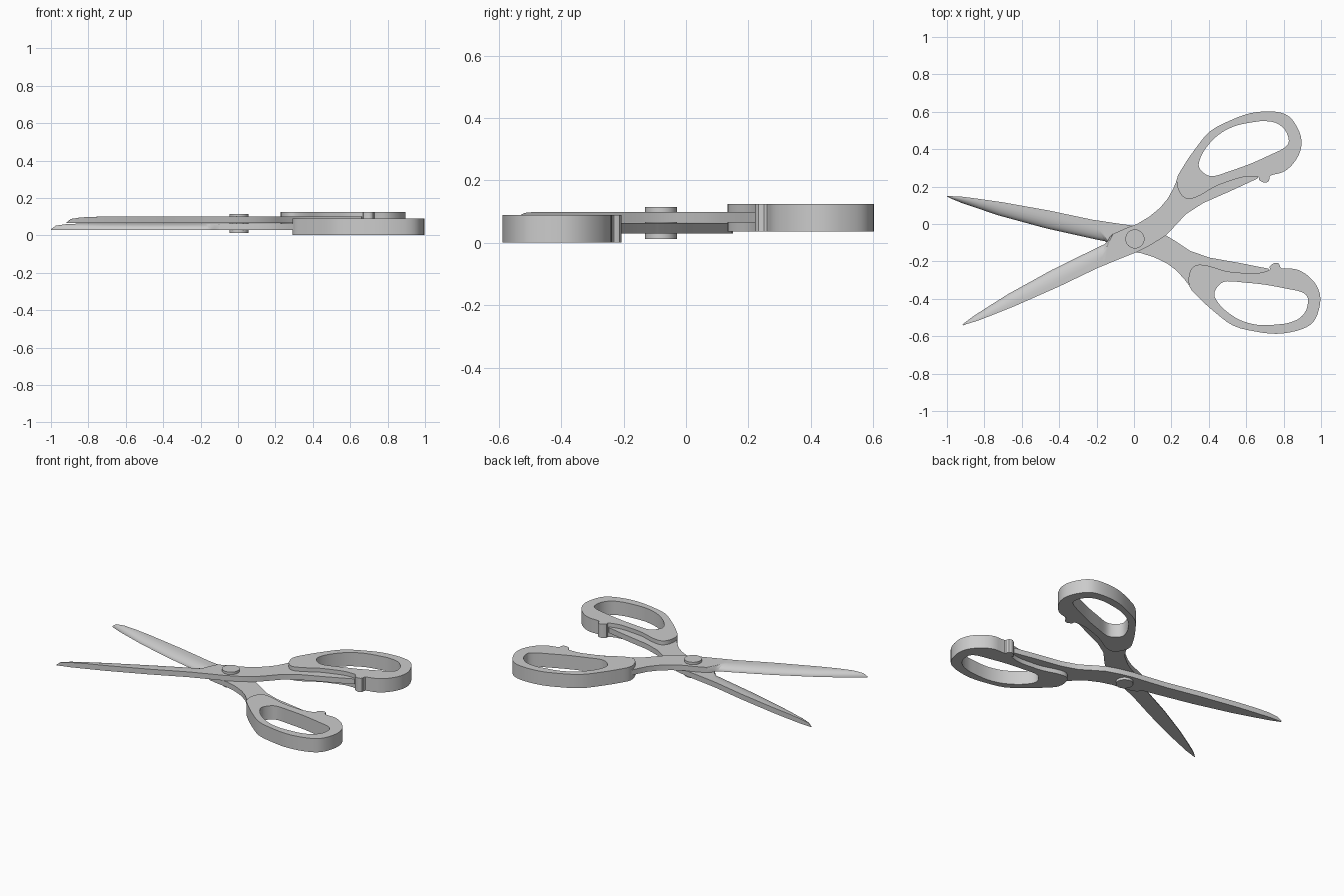
import bpy, bmesh, math
from mathutils import Matrix, Vector

if "Cube" in bpy.data.objects:
    bpy.data.objects.remove(bpy.data.objects["Cube"])

PIVOT = Vector((0.005, -0.08, 0))
AXIS = math.radians(6.85)      # symmetry line of the open scissors
DROP = -0.036                  # lower half sits under the upper half
Z0, THICK = 0.0655, 0.034      # upper blade plate


def smooth_loop(pts, steps=3):
    """Closed Catmull-Rom through the points."""
    out, n = [], len(pts)
    for i in range(n):
        a, b, c, d = (Vector(pts[(i + k) % n]) for k in (-1, 0, 1, 2))
        for s in range(steps):
            t = s / steps
            out.append(0.5 * (2*b + (c - a)*t + (2*a - 5*b + 4*c - d)*t*t
                              + (3*b - a - 3*c + d)*t**3))
    return out


def finish(ob):
    bpy.ops.object.select_all(action='DESELECT')
    ob.select_set(True)
    bpy.context.view_layer.objects.active = ob
    bpy.ops.object.shade_smooth_by_angle(angle=math.radians(25))


def mesh_object(name, bm):
    bmesh.ops.remove_doubles(bm, verts=bm.verts, dist=0.0002)
    bmesh.ops.recalc_face_normals(bm, faces=bm.faces)
    me = bpy.data.meshes.new(name)
    bm.to_mesh(me)
    bm.free()
    ob = bpy.data.objects.new(name, me)
    bpy.context.collection.objects.link(ob)
    finish(ob)
    return ob


def slab(name, loops, z0, z1):
    """Extruded flat outline; further loops become holes."""
    cu = bpy.data.curves.new(name, 'CURVE')
    cu.dimensions, cu.fill_mode = '2D', 'BOTH'
    cu.extrude = (z1 - z0) / 2
    for loop in loops:
        sp = cu.splines.new('POLY')
        sp.points.add(len(loop) - 1)
        for p, co in zip(sp.points, loop):
            p.co = (co[0], co[1], 0, 1)
        sp.use_cyclic_u = True
    tmp = bpy.data.objects.new(name + "_curve", cu)
    bpy.context.collection.objects.link(tmp)
    me = bpy.data.meshes.new_from_object(tmp)
    bpy.data.objects.remove(tmp)
    me.transform(Matrix.Translation((0, 0, (z0 + z1) / 2)))
    bm = bmesh.new()
    bm.from_mesh(me)
    return mesh_object(name, bm)


# Blade: lofted stations (cutting edge, spine, bevel fraction, height)
stations = [
    ((-0.917, -0.538), (-0.914, -0.542), 0.85, 0.15),
    ((-0.898, -0.522), (-0.892, -0.534), 0.85, 0.65),
    ((-0.850, -0.487), (-0.835, -0.517), 0.85, 0.90),
    ((-0.770, -0.436), (-0.745, -0.482), 0.82, 1.0),
    ((-0.670, -0.373), (-0.640, -0.440), 0.80, 1.0),
    ((-0.440, -0.246), (-0.400, -0.334), 0.75, 1.0),
    ((-0.190, -0.123), (-0.190, -0.233), 0.65, 1.0),
    ((-0.155, -0.107), (-0.180, -0.229), 0.58, 1.0),
    ((-0.140, -0.090), (-0.170, -0.225), 0.40, 1.0),
    ((-0.130, -0.070), (-0.160, -0.221), 0.20, 1.0),
    ((-0.112, -0.053), (-0.150, -0.217), 0.01, 1.0),
]
bm = bmesh.new()
rings = []
N = 7
for edge, spine, w, h in stations:
    e, s = Vector(edge), Vector(spine)
    ring = []
    for k in range(N + 1):
        a = math.pi / 2 * k / N
        p = e.lerp(s, w * (1 - math.cos(a)))
        ring.append(bm.verts.new((p.x, p.y, Z0 + THICK * h * math.sin(a))))
    ring.append(bm.verts.new((s.x, s.y, Z0 + THICK * h)))
    ring.append(bm.verts.new((s.x, s.y, Z0)))
    rings.append(ring)
for r, q in zip(rings, rings[1:]):
    for i in range(len(r)):
        j = (i + 1) % len(r)
        bm.faces.new((r[i], r[j], q[j], q[i]))
bm.faces.new(rings[0])
bm.faces.new(rings[-1])
blade = mesh_object("upper_blade", bm)

# Shank: flat plate from the blade past the pivot and along the handle
shank_pts = [
    (-0.112, -0.053), (-0.05, -0.025), (0.016, 0), (0.08, 0.038), (0.139, 0.086),
    (0.18, 0.135), (0.21, 0.19), (0.232, 0.24), (0.30, 0.20), (0.44, 0.225),
    (0.58, 0.265), (0.67, 0.265), (0.66, 0.243), (0.52, 0.178), (0.37, 0.112),
    (0.278, 0.053), (0.21, -0.02), (0.166, -0.064), (0.09, -0.112), (0.016, -0.15),
    (-0.07, -0.184), (-0.150, -0.217)]
shank = slab("upper_shank", [shank_pts], Z0, Z0 + THICK)

# Handle: finger loop with thumb tab
outer = [
    (0.228, 0.235), (0.262, 0.305), (0.326, 0.40), (0.406, 0.495), (0.513, 0.553),
    (0.62, 0.592), (0.727, 0.602), (0.807, 0.588), (0.856, 0.545), (0.893, 0.465),
    (0.889, 0.39), (0.85, 0.321), (0.797, 0.278), (0.73, 0.259), (0.722, 0.232),
    (0.70, 0.221), (0.67, 0.234), (0.662, 0.252), (0.59, 0.252), (0.513, 0.23),
    (0.433, 0.20), (0.353, 0.153), (0.289, 0.133), (0.246, 0.165)]
hole = [
    (0.348, 0.332), (0.38, 0.40), (0.449, 0.475), (0.54, 0.524), (0.647, 0.546),
    (0.70, 0.55), (0.76, 0.54), (0.807, 0.503), (0.828, 0.444), (0.802, 0.406),
    (0.727, 0.369), (0.62, 0.321), (0.513, 0.283), (0.433, 0.257), (0.39, 0.262),
    (0.353, 0.294)]
handle = slab("upper_handle", [smooth_loop(outer), smooth_loop(hole)], 0.0365, 0.125)

# Lower half: the same parts mirrored across the symmetry line and dropped
T, R = Matrix.Translation(PIVOT), Matrix.Rotation(AXIS, 4, 'Z')
mirror = (Matrix.Translation((0, 0, DROP)) @ T @ R @ Matrix.Diagonal((1, -1, 1, 1))
          @ R.inverted() @ T.inverted())
for ob in (blade, shank, handle):
    me = ob.data.copy()
    me.transform(mirror)
    me.flip_normals()
    low = bpy.data.objects.new(ob.name.replace("upper", "lower"), me)
    bpy.context.collection.objects.link(low)

# Pivot screw through both halves
bpy.ops.mesh.primitive_cylinder_add(vertices=40, radius=0.051, depth=0.102,
                                    location=(PIVOT.x, PIVOT.y, 0.064))
screw = bpy.context.object
screw.name = "pivot_screw"
finish(screw)
